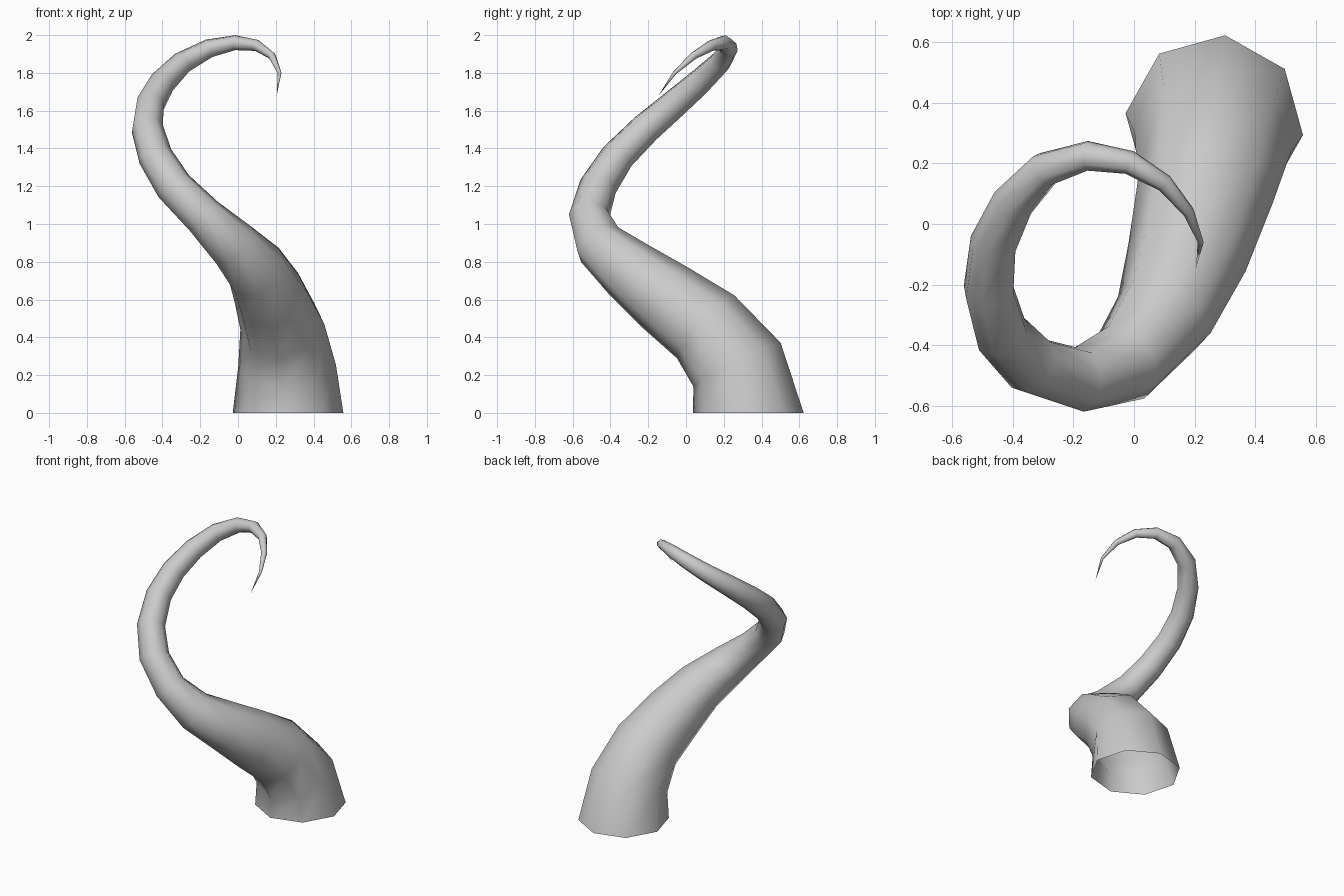
import bpy
import bmesh
import math
from mathutils import Vector, Matrix

cube = bpy.data.objects.get("Cube")
if cube:
    bpy.data.objects.remove(cube, do_unlink=True)

SIDES = 8

# Centre line of the tentacle from base to tip: x, y, z, radius
PATH = [
    (.265, .33, 0, .295), (.26, .27, .255, .26), (.235, .105, .455, .226),
    (.175, -.11, .61, .2), (.1, -.3, .755, .168), (-.025, -.457, .89, .136),
    (-.18, -.513, 1.04, .108), (-.34, -.465, 1.2, .1), (-.437, -.363, 1.357, .092),
    (-.48, -.215, 1.505, .085), (-.465, -.065, 1.633, .078), (-.4, .07, 1.75, .07),
    (-.295, .18, 1.855, .06), (-.153, .225, 1.93, .05), (-.015, .203, 1.96, .04),
    (.1, .135, 1.945, .03), (.18, .04, 1.89, .02), (.22, -.06, 1.8, .01),
]
TIP = Vector((.205, -.145, 1.68))


def flat_material(name, colour):
    mat = bpy.data.materials.new(name)
    mat.use_nodes = True
    mat.diffuse_color = colour
    mat.node_tree.nodes["Principled BSDF"].inputs["Base Color"].default_value = colour
    return mat


def tapered_tube(name, path, tip, material):
    """Sweep a shrinking polygon along the path without twist, closing at the tip."""
    bm = bmesh.new()
    centres = [Vector(p[:3]) for p in path] + [tip]
    tangent = Vector((0, 0, 1))
    side = Matrix.Rotation(math.radians(-7), 3, 'Z') @ Vector((1, 0, 0))
    rings = []
    for i, (*_, radius) in enumerate(path):
        if i:
            before = (centres[i] - centres[i - 1]).normalized()
            after = (centres[i + 1] - centres[i]).normalized()
            new_tangent = (before + after).normalized()
            side = tangent.rotation_difference(new_tangent) @ side
            tangent = new_tangent
        up = tangent.cross(side)
        angles = [math.tau * k / SIDES for k in range(SIDES)]
        rings.append([bm.verts.new(centres[i] + radius * (side * math.cos(a) + up * math.sin(a)))
                      for a in angles])
    # Walls between neighbouring rings; the base stays open
    for low, high in zip(rings, rings[1:]):
        for k in range(SIDES):
            n = (k + 1) % SIDES
            bm.faces.new((low[k], low[n], high[n], high[k]))
    # Pointed tip
    point = bm.verts.new(tip)
    for k in range(SIDES):
        bm.faces.new((rings[-1][k], rings[-1][(k + 1) % SIDES], point))
    for face in bm.faces:
        face.smooth = True
    mesh = bpy.data.meshes.new(name)
    bm.to_mesh(mesh)
    bm.free()
    mesh.materials.append(material)
    obj = bpy.data.objects.new(name, mesh)
    bpy.context.collection.objects.link(obj)
    return obj


grey = flat_material("light grey", (.6, .6, .6, 1))
tapered_tube("tentacle", PATH, TIP, grey)
